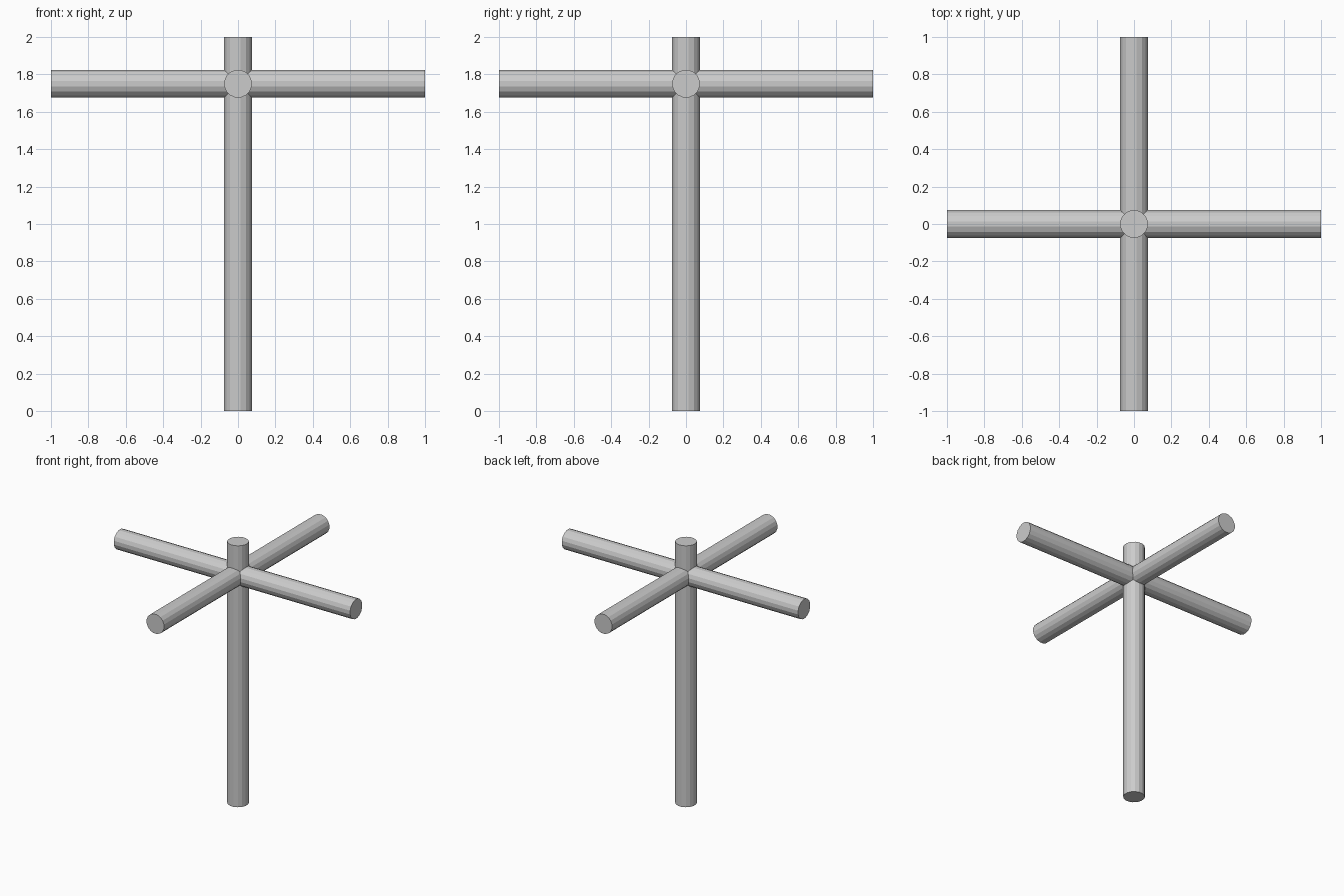
import bpy
from math import pi

if "Cube" in bpy.data.objects:
    bpy.data.objects.remove(bpy.data.objects["Cube"])

RADIUS = 0.075
SIDES = 16
ARM_HEIGHT = 1.75


def rod(name, location, rotation):
    """Flat-shaded 16-sided rod, two units long, turned to put flats on its sides."""
    bpy.ops.mesh.primitive_cylinder_add(vertices=SIDES, radius=RADIUS, depth=2)
    obj = bpy.context.object
    obj.name = name
    obj.rotation_euler = (0, 0, pi / SIDES)
    bpy.ops.object.transform_apply(location=False, rotation=True, scale=False)
    obj.location = location
    obj.rotation_euler = rotation
    return obj


# Upright post
rod("post", (0, 0, 1), (0, 0, 0))

# Two crossed arms near the top
rod("side_arm", (0, 0, ARM_HEIGHT), (0, pi / 2, 0))
rod("front_back_arm", (0, 0, ARM_HEIGHT), (pi / 2, 0, 0))
